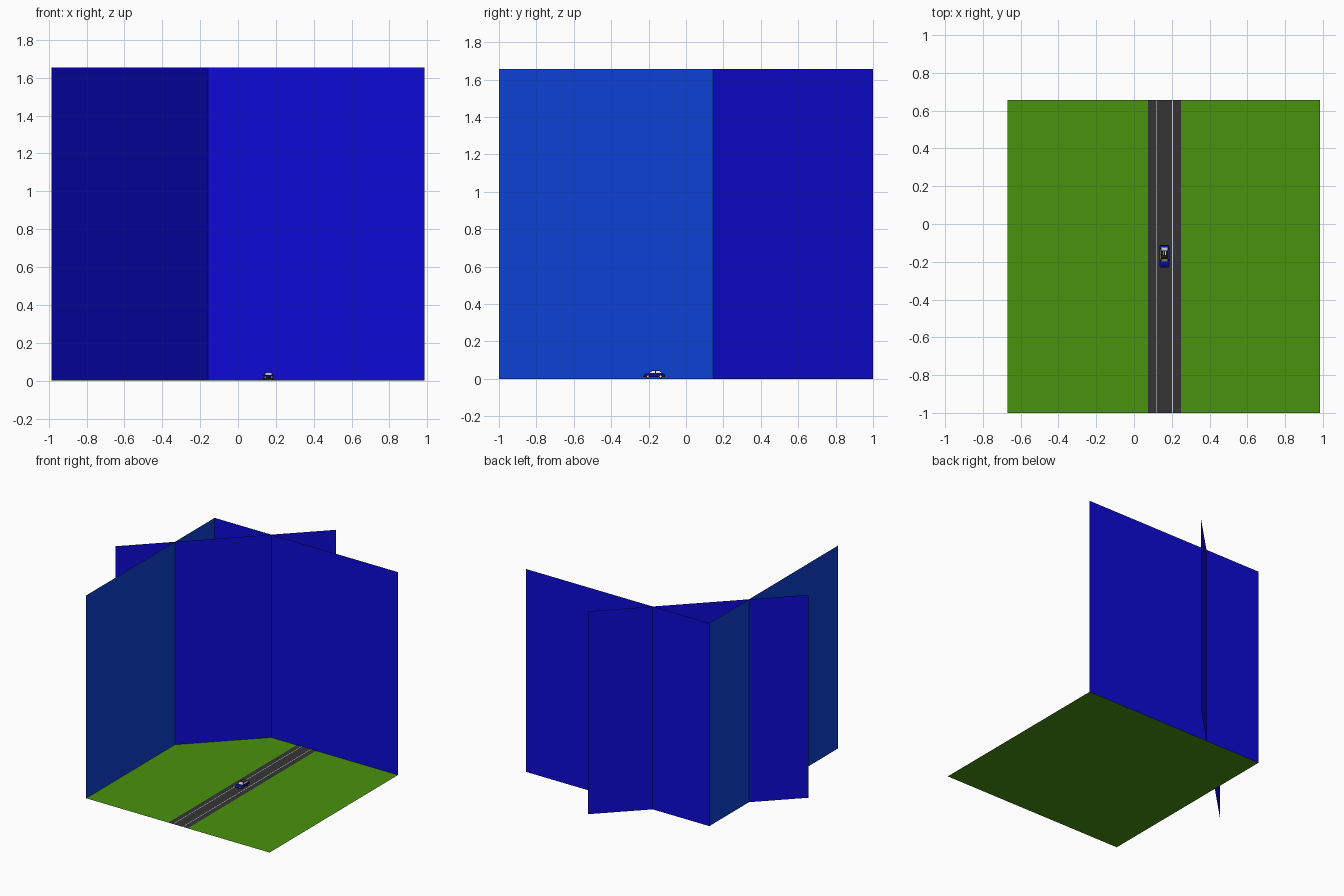
import bpy, bmesh, math
from mathutils import Vector

if "Cube" in bpy.data.objects:
    bpy.data.objects.remove(bpy.data.objects["Cube"])


def material(name, rgb):
    m = bpy.data.materials.new(name)
    m.diffuse_color = (*rgb, 1)
    m.use_nodes = True
    m.node_tree.nodes["Principled BSDF"].inputs["Base Color"].default_value = m.diffuse_color
    return m


GRASS = material("grass green", (0.066, 0.29, 0.004))
ASPHALT = material("asphalt grey", (0.036, 0.036, 0.036))
WHITE = material("white", (0.85, 0.85, 0.85))
BLUE = material("deep blue", (0.004, 0.003, 0.66))
SKY = material("sky blue", (0.004, 0.053, 0.66))
CAR = material("car blue", (0.003, 0.003, 0.35))
BLACK = material("black", (0.008, 0.008, 0.008))
GLASS = material("pale glass", (0.5, 0.55, 0.6))


def finish(name, bm, mat):
    me = bpy.data.meshes.new(name)
    bm.to_mesh(me)
    bm.free()
    me.materials.append(mat)
    ob = bpy.data.objects.new(name, me)
    bpy.context.collection.objects.link(ob)
    return ob


def sheet(name, corners, mat):
    bm = bmesh.new()
    bm.faces.new([bm.verts.new(c) for c in corners])
    return finish(name, bm, mat)


def wall(name, a, b, mat):
    return sheet(name, [(*a, 0), (*b, 0), (*b, S), (*a, S)], mat)


def flat(name, x0, x1, y0, y1, z, mat):
    return sheet(name, [(x0, y0, z), (x1, y0, z), (x1, y1, z), (x0, y1, z)], mat)


def loft(name, profile, mat):
    """Solid from a side profile of (y, z, half width) points."""
    bm = bmesh.new()
    left, right = [[bm.verts.new((CX + s * w, y, z)) for y, z, w in profile] for s in (-1, 1)]
    bm.faces.new(left)
    bm.faces.new(right[::-1])
    n = len(profile)
    for i in range(n):
        j = (i + 1) % n
        bm.faces.new((left[i], right[i], right[j], left[j]))
    bmesh.ops.recalc_face_normals(bm, faces=bm.faces)
    return finish(name, bm, mat)


def box(name, x, y, z, sx, sy, sz, mat):
    bm = bmesh.new()
    bmesh.ops.create_cube(bm, size=1)
    bmesh.ops.scale(bm, vec=(sx, sy, sz), verts=bm.verts)
    bmesh.ops.translate(bm, vec=(x, y, z), verts=bm.verts)
    return finish(name, bm, mat)


S = 1.655                      # side of every square panel
L, R, F, B = -0.67, 0.985, -1.0, 0.656
CX = 0.161                     # road and car centre

# Ground and backdrop panels
flat("ground", L, R, F, B, 0, GRASS)
wall("back_wall", (L, B), (R, B), BLUE)
wall("left_wall", (L, B), (L, F), SKY)
wall("diagonal_wall", (-0.985, -0.17), (0.185, 1.0), BLUE)

# Road with two lane lines
flat("road", CX - 0.087, CX + 0.087, F, B, 0.002, ASPHALT)
for s in (-1, 1):
    x = CX + s * 0.043
    flat("lane_line", x - 0.002, x + 0.002, F, B, 0.003, WHITE)

# Car body and cabin
loft("car_body", [(-0.226, 0.010, 0.023), (-0.228, 0.020, 0.024), (-0.218, 0.027, 0.025),
                  (-0.195, 0.029, 0.026), (-0.125, 0.029, 0.026), (-0.114, 0.026, 0.024),
                  (-0.113, 0.010, 0.023)], CAR)
loft("car_cabin", [(-0.202, 0.028, 0.023), (-0.182, 0.044, 0.018),
                   (-0.142, 0.044, 0.018), (-0.122, 0.028, 0.023)], BLACK)


def slanted(name, y0, y1):
    w = 0.017
    sheet(name, [(CX - w, y0, 0.031), (CX + w, y0, 0.031),
                 (CX + w * 0.9, y1, 0.0435), (CX - w * 0.9, y1, 0.0435)], GLASS)


# Windscreen, rear window and side windows
slanted("windscreen", -0.1995, -0.184)
slanted("rear_window", -0.1245, -0.140)
for s in (-1, 1):
    for y0, y1, t0, t1 in ((-0.194, -0.165, -0.181, -0.165), (-0.161, -0.130, -0.161, -0.143)):
        lo, hi = CX + s * 0.0228, CX + s * 0.0190
        sheet("side_window", [(lo, y0, 0.031), (lo, y1, 0.031), (hi, t1, 0.042), (hi, t0, 0.042)], WHITE)
    # Roof marks, lamps
    flat("roof_stripe", CX + s * 0.006 - 0.002, CX + s * 0.006 + 0.002, -0.165, -0.143, 0.0445, WHITE)
    box("headlamp", CX + s * 0.017, -0.227, 0.020, 0.009, 0.003, 0.005, WHITE)
    # Wheels with pale hubs
    for y in (-0.204, -0.136):
        for name, r, d, off, mat in (("wheel", 0.010, 0.008, 0.0225, BLACK), ("hub", 0.005, 0.001, 0.0268, WHITE)):
            bm = bmesh.new()
            bmesh.ops.create_cone(bm, cap_ends=True, segments=16, radius1=r, radius2=r, depth=d)
            for v in bm.verts:
                v.co = Vector((v.co.z + CX + s * off, v.co.y + y, v.co.x + 0.012))
            bmesh.ops.recalc_face_normals(bm, faces=bm.faces)
            finish(name, bm, mat)
box("front_bumper", CX, -0.226, 0.012, 0.048, 0.006, 0.005, BLACK)
box("rear_bumper", CX, -0.114, 0.012, 0.048, 0.006, 0.005, BLACK)
